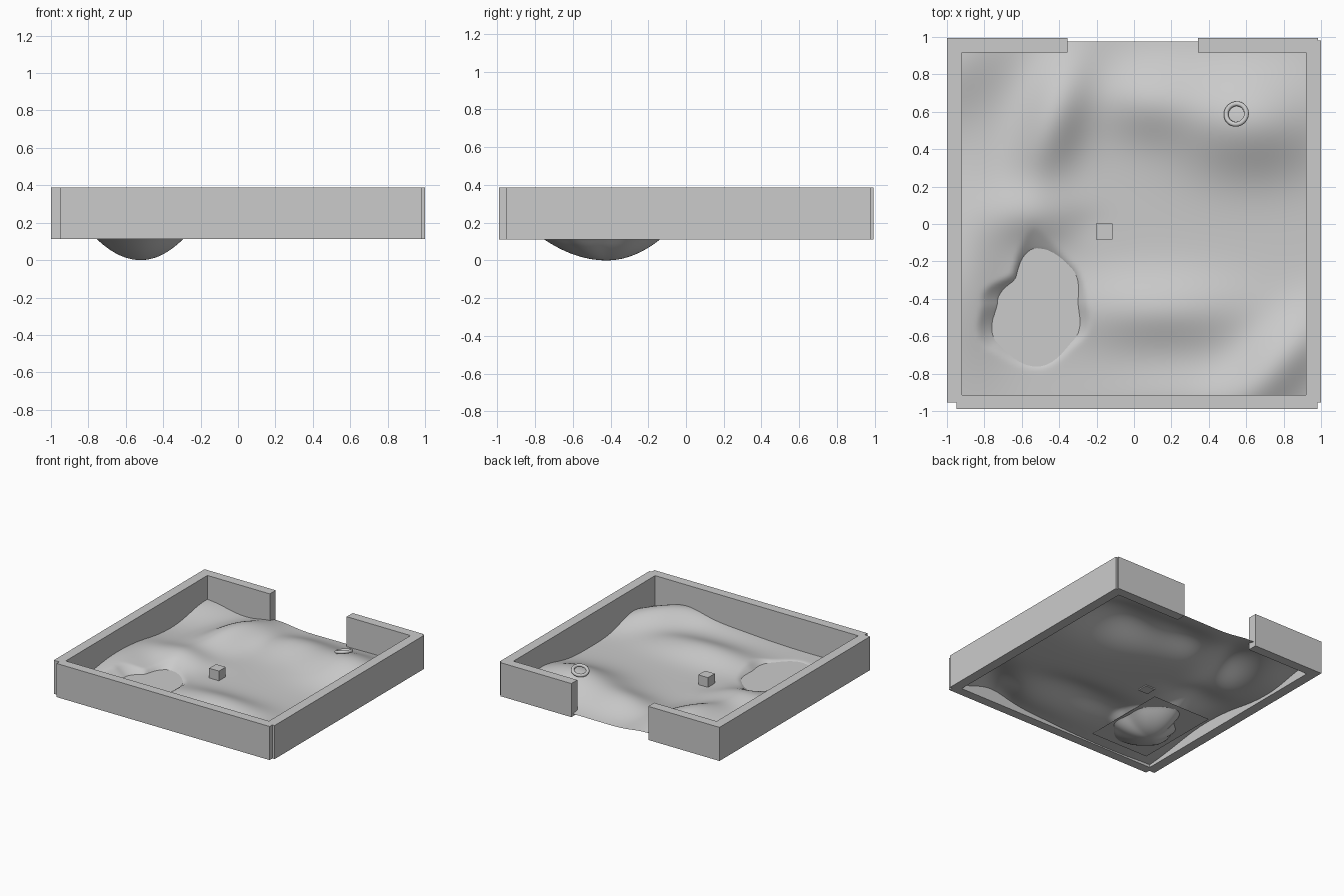
import bpy, math
from mathutils import Vector

if "Cube" in bpy.data.objects:
    bpy.data.objects.remove(bpy.data.objects["Cube"])

# One plain grey for everything
grey = bpy.data.materials.new("plain_grey")
grey.diffuse_color = (0.6, 0.6, 0.6, 1)
grey.use_nodes = True
grey.node_tree.nodes["Principled BSDF"].inputs["Base Color"].default_value = grey.diffuse_color


def finish(name, smooth=False):
    ob = bpy.context.object
    ob.name = name
    ob.data.materials.clear()
    ob.data.materials.append(grey)
    if smooth:
        bpy.ops.object.shade_smooth()
    return ob


def box(name, x0, x1, y0, y1, z0, z1):
    bpy.ops.mesh.primitive_cube_add(size=1, location=((x0 + x1) / 2, (y0 + y1) / 2, (z0 + z1) / 2))
    ob = bpy.context.object
    ob.scale = (x1 - x0, y1 - y0, z1 - z0)
    bpy.ops.object.transform_apply(location=False, rotation=False, scale=True)
    return finish(name)


# Enclosing walls, with a gateway at the back
Z0, Z1 = 0.112, 0.387
box("left_wall", -1, -0.92, -0.955, 0.995, Z0, Z1)
box("right_wall", 0.92, 1, -0.955, 0.98, Z0, Z1)
box("front_wall", -0.95, 0.98, -0.99, -0.914, Z0, Z1)
box("back_wall_left", -1, -0.355, 0.918, 0.995, Z0, Z1)
box("back_wall_right", 0.342, 0.985, 0.918, 0.995, Z0, Z1)

# Rolling ground: soft hills (x, y, long width, short width, turn in degrees, height)
HILLS = [
    (0.62, 0.55, 0.27, 0.19, 0, 0.145),      # ring hill
    (-0.43, 0.58, 0.26, 0.12, 70, 0.115),    # back left ridge
    (-0.95, 0.88, 0.24, 0.17, 45, 0.07),     # back left corner
    (0.08, 0.66, 0.20, 0.14, 0, 0.08),       # gateway rise
    (0.14, -0.46, 0.33, 0.13, 0, 0.075),     # front rise
    (0.77, -0.74, 0.27, 0.12, 45, 0.105),    # front right hump
    (0.35, -0.92, 0.30, 0.10, 0, 0.03),      # foot of front wall
    (-0.90, -0.25, 0.34, 0.15, 90, 0.085),   # left bank
    (-0.54, 0.05, 0.17, 0.11, 0, 0.065),     # bank behind pond
]
# Pond outline radius around its deepest point, every 45 degrees from +x
POND = [0.22, 0.26, 0.29, 0.17, 0.21, 0.30, 0.34, 0.28]


def pond_height(x, y):
    dx, dy = x + 0.52, y + 0.42
    t = (math.atan2(dy, dx) / (math.pi / 4)) % 8
    i, s = int(t) % 8, t - int(t)
    s = s * s * (3 - 2 * s)
    f = math.hypot(dx, dy) / (POND[i] * (1 - s) + POND[(i + 1) % 8] * s)
    return 0.117 * (f * f if f < 1 else 1.5 * f - 0.5)


def ground_height(x, y):
    h = 0.122
    for cx, cy, a, b, turn, height in HILLS:
        c, s = math.cos(math.radians(turn)), math.sin(math.radians(turn))
        dx, dy = x - cx, y - cy
        # turn is measured anticlockwise; the hump runs along it
        u, v = (dx * c + dy * s) / a, (dy * c - dx * s) / b
        h += height * math.exp(-0.5 * (u * u + v * v))
    # flat spot under the block
    r2 = ((x + 0.16) ** 2 + (y + 0.035) ** 2) / 0.13 ** 2
    h += (0.122 - h) * math.exp(-r2)
    # blend the pond hollow into the ground
    p, k = pond_height(x, y), 0.02
    m = max(k - abs(h - p), 0) / k
    return min(h, p) - m * m * k * 0.1


bpy.ops.mesh.primitive_grid_add(x_subdivisions=120, y_subdivisions=120, size=1)
for v in bpy.context.object.data.vertices:
    v.co.x, v.co.y = v.co.x * 1.95, v.co.y * 1.925 + 0.0125
    v.co.z = ground_height(v.co.x, v.co.y)
finish("ground", smooth=True)

# Pond water sheet
bpy.ops.mesh.primitive_plane_add(size=1, location=(-0.535, -0.445, 0.117))
bpy.context.object.scale = (0.53, 0.73, 1)
finish("pond_water")

# Small block and tilted ring on the hill
box("block", -0.202, -0.114, -0.084, 0.004, 0.114, 0.202)
tilt = Vector((-0.25, 0.22, 1)).to_track_quat('Z', 'Y').to_euler()
bpy.ops.mesh.primitive_torus_add(major_radius=0.056, minor_radius=0.013, major_segments=40,
                                 minor_segments=12, location=(0.547, 0.588, 0.285), rotation=tilt)
finish("ring", smooth=True)
